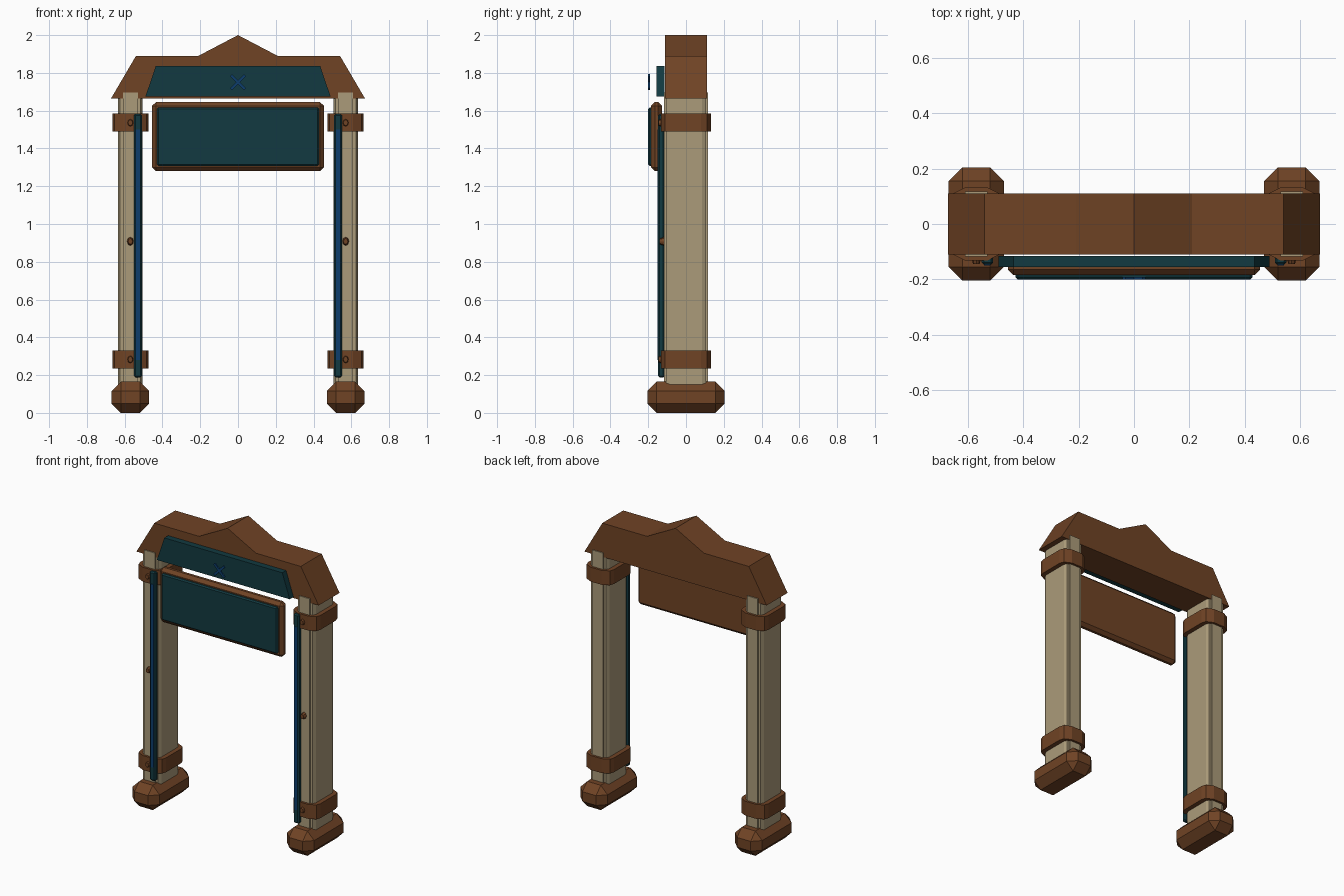
import bpy, bmesh, math
from mathutils import Matrix

cube = bpy.data.objects.get("Cube")
if cube:
    bpy.data.objects.remove(cube, do_unlink=True)


def material(name, rgb):
    m = bpy.data.materials.new(name)
    m.use_nodes = True
    m.diffuse_color = (*rgb, 1)
    m.node_tree.nodes["Principled BSDF"].inputs["Base Color"].default_value = (*rgb, 1)
    return m


BROWN = material("brown wood", (0.160, 0.056, 0.018))
TEAL = material("dark teal", (0.006, 0.042, 0.052))
BEIGE = material("beige stone", (0.41, 0.33, 0.195))
BLUE = material("deep blue", (0.004, 0.048, 0.15))


def finish(name, bm, mat):
    bmesh.ops.recalc_face_normals(bm, faces=bm.faces)
    me = bpy.data.meshes.new(name)
    bm.to_mesh(me)
    bm.free()
    me.materials.append(mat)
    ob = bpy.data.objects.new(name, me)
    bpy.context.collection.objects.link(ob)
    return ob


def box(name, mat, x, y, z, bevel=0.0, spin=0.0):
    """Box from (min, max) ranges, with optional chamfer and turn about y."""
    bm = bmesh.new()
    bmesh.ops.create_cube(bm, size=1)
    size = [b - a for a, b in (x, y, z)]
    mid = [(a + b) / 2 for a, b in (x, y, z)]
    bmesh.ops.scale(bm, vec=size, verts=bm.verts)
    if bevel:
        bmesh.ops.bevel(bm, geom=bm.edges[:], offset=bevel, segments=1,
                        profile=0.5, affect='EDGES')
    move = Matrix.Translation(mid) @ Matrix.Rotation(spin, 4, 'Y')
    bmesh.ops.transform(bm, matrix=move, verts=bm.verts)
    return finish(name, bm, mat)


def prism(name, mat, points, offset):
    """Extrude a closed outline of 3D points by an offset vector."""
    bm = bmesh.new()
    face = bm.faces.new([bm.verts.new(p) for p in points])
    out = bmesh.ops.extrude_face_region(bm, geom=[face], use_keep_orig=True)
    verts = [v for v in out["geom"] if isinstance(v, bmesh.types.BMVert)]
    bmesh.ops.translate(bm, vec=offset, verts=verts)
    return finish(name, bm, mat)


def mirrored(half):
    """Complete an outline from its +x half, listed in order."""
    return half + [(-x, z) for x, z in reversed(half) if x > 0]


def quarter_outline(quarter, cx, z):
    """Four-way symmetric plan outline from its +x +y quarter."""
    top = quarter + [(-x, y) for x, y in reversed(quarter)]
    full = top + [(-x, -y) for x, y in top]
    return [(cx + x, y, z) for x, y in full]


# Roof beam with peaked middle and sloped ends
roof = mirrored([(0, 2.0), (0.21, 1.89), (0.54, 1.89), (0.672, 1.665)])
prism("roof_beam", BROWN, [(x, -0.11, z) for x, z in roof], (0, 0.22, 0))

# Sloped-end panel on the roof, with its crossed ornament
panel = mirrored([(0.435, 1.837), (0.49, 1.675)])
prism("roof_panel", TEAL, [(x, -0.155, z) for x, z in panel], (0, 0.04, 0))
for side, turn in (("a", 1), ("b", -1)):
    box("cross_bar_" + side, BLUE, (-0.052, 0.052), (-0.2, -0.191),
        (1.743, 1.759), spin=turn * math.pi / 4)

# Hanging sign
box("sign_frame", BROWN, (-0.455, 0.455), (-0.185, -0.127), (1.28, 1.645), bevel=0.02)
box("sign_board", TEAL, (-0.428, 0.428), (-0.2, -0.175), (1.308, 1.618), bevel=0.008)

POST = [(0.065, 0.085), (0.055, 0.106), (0.04, 0.106), (0.04, 0.117)]
BAND = [(0.095, 0.08), (0.085, 0.11), (0.04, 0.132)]

for side, s in (("left", 1), ("right", -1)):
    cx = 0.57 * s

    # Post and chamfered foot
    prism("post_" + side, BEIGE, quarter_outline(POST, cx, 0.12), (0, 0, 1.575))
    box("foot_" + side, BROWN, (cx - 0.1, cx + 0.1), (-0.205, 0.205), (0, 0.165), bevel=0.05)

    # Bands around the post
    for level, z in (("lower", 0.235), ("upper", 1.49)):
        prism(f"band_{level}_{side}", BROWN, quarter_outline(BAND, cx, z), (0, 0, 0.096))

    # Rivets on the front
    for level, z, front in (("lower", 0.283, 0.145), ("middle", 0.908, 0.14), ("upper", 1.536, 0.145)):
        bm = bmesh.new()
        bmesh.ops.create_cone(bm, cap_ends=True, segments=8, radius1=0.024,
                              radius2=0.014, depth=0.035)
        place = (Matrix.Translation((cx, 0.0175 - front, z))
                 @ Matrix.Diagonal((0.85, 1, 1.1, 1)) @ Matrix.Rotation(math.pi / 2, 4, 'X'))
        bmesh.ops.transform(bm, matrix=place, verts=bm.verts)
        finish(f"rivet_{level}_{side}", bm, BROWN)

    # Long strip with a narrow inlay
    sx = 0.53 * s
    box("strip_" + side, TEAL, (sx - 0.021, sx + 0.021), (-0.147, -0.113), (0.188, 1.582), bevel=0.008)
    box("strip_inlay_" + side, BLUE, (sx - 0.012, sx + 0.012), (-0.15, -0.142), (0.28, 1.5))
